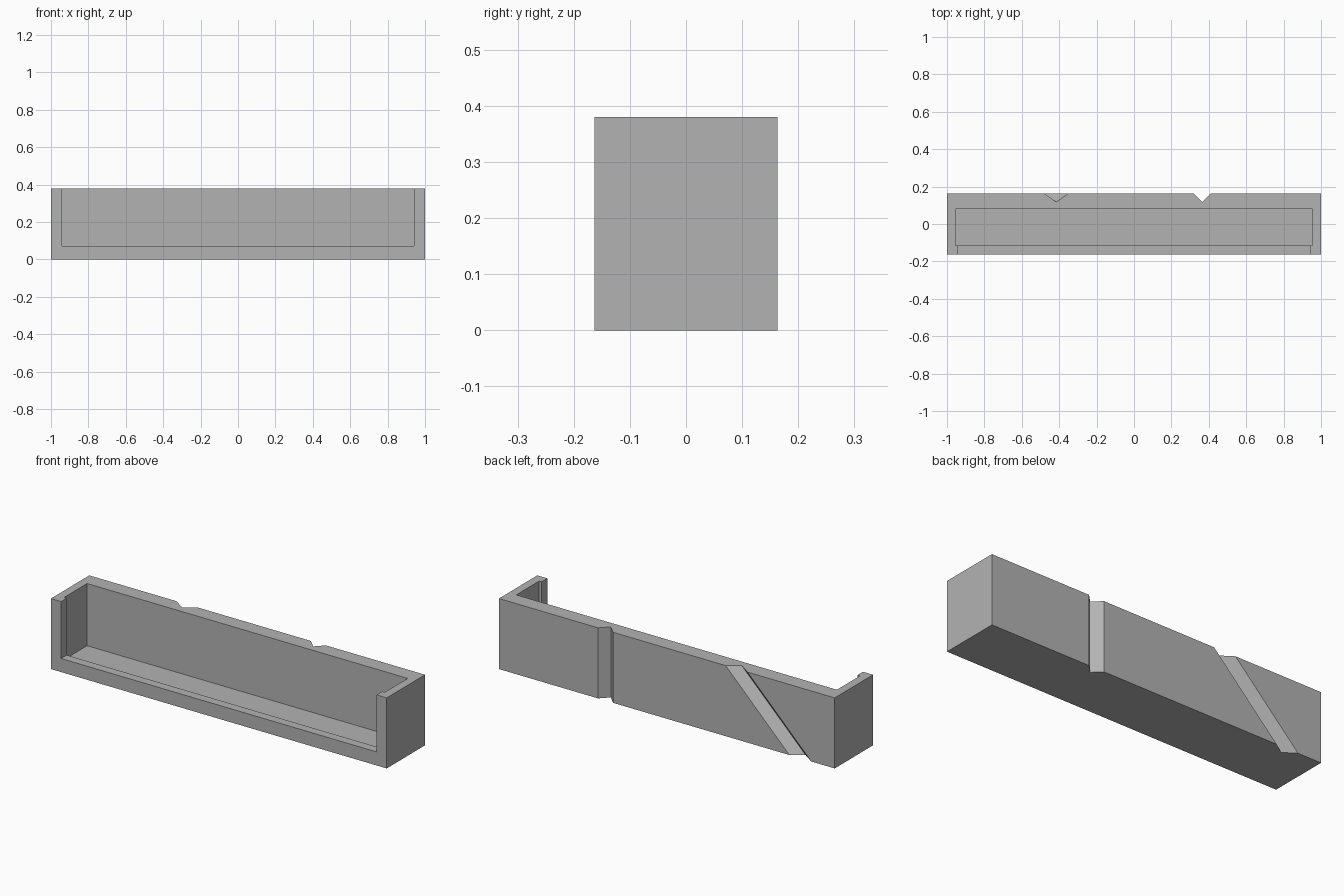
import bpy
import bmesh

cube = bpy.data.objects.get("Cube")
if cube:
    bpy.data.objects.remove(cube, do_unlink=True)

DEPTH, HEIGHT = 0.163, 0.38   # half depth and full height of the tray

grey = bpy.data.materials.new("plain grey")
grey.use_nodes = True
colour = (0.45, 0.45, 0.45, 1)
grey.diffuse_color = colour
grey.node_tree.nodes["Principled BSDF"].inputs["Base Color"].default_value = colour


def prism(name, bottom, top):
    """Solid between two matching polygons."""
    bm = bmesh.new()
    a = [bm.verts.new(p) for p in bottom]
    b = [bm.verts.new(p) for p in top]
    bm.faces.new(a)
    bm.faces.new(b)
    for i in range(len(a)):
        j = (i + 1) % len(a)
        bm.faces.new((a[i], a[j], b[j], b[i]))
    bmesh.ops.recalc_face_normals(bm, faces=bm.faces)
    mesh = bpy.data.meshes.new(name)
    bm.to_mesh(mesh)
    bm.free()
    mesh.materials.append(grey)
    obj = bpy.data.objects.new(name, mesh)
    bpy.context.collection.objects.link(obj)
    return obj


def box(name, half_x, y0, y1, z0, z1):
    rect = [(-half_x, y0), (half_x, y0), (half_x, y1), (-half_x, y1)]
    return prism(name, [(x, y, z0) for x, y in rect], [(x, y, z1) for x, y in rect])


def groove(name, x_top, half_width, slope):
    """V groove cutter on the back face; slope is the x shift per unit of height."""
    def section(z):
        x = x_top + slope * (z - HEIGHT)
        w = 2 * half_width
        return [(x, DEPTH - 0.045, z), (x + w, DEPTH + 0.045, z), (x - w, DEPTH + 0.045, z)]
    return prism(name, section(-0.1), section(HEIGHT + 0.1))


# Solid block, then the cavity, front opening and two back grooves cut from it
tray = box("tray", 1.0, -DEPTH, DEPTH, 0, HEIGHT)
cutters = [
    box("cavity_cutter", 0.955, -0.115, 0.08, 0.045, 0.6),
    box("front_opening_cutter", 0.94, -0.3, 0.0, 0.073, 0.6),
    groove("upright_groove_cutter", 0.365, 0.045, 0),
    groove("slanted_groove_cutter", -0.415, 0.065, 1),
]
for cutter in cutters:
    cutter.hide_render = True
    cut = tray.modifiers.new(cutter.name, "BOOLEAN")
    cut.operation = "DIFFERENCE"
    cut.solver = "EXACT"
    cut.object = cutter

# Apply the cuts and drop the cutters
bpy.context.view_layer.update()
graph = bpy.context.evaluated_depsgraph_get()
finished = bpy.data.meshes.new_from_object(tray.evaluated_get(graph))
tray.modifiers.clear()
tray.data = finished
for cutter in cutters:
    bpy.data.objects.remove(cutter, do_unlink=True)
